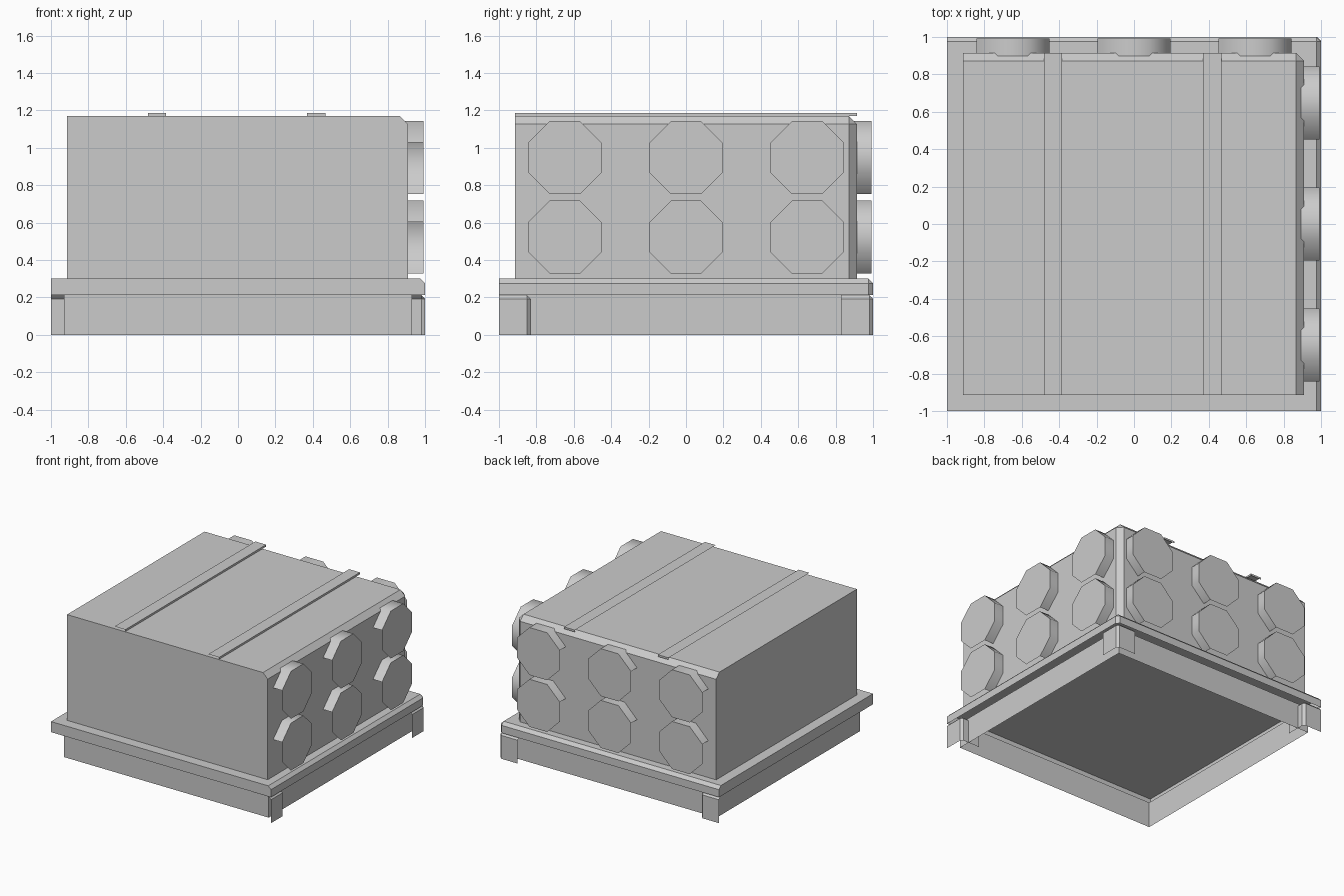
import bpy, bmesh, math
from mathutils import Vector, Matrix

if "Cube" in bpy.data.objects:
    bpy.data.objects.remove(bpy.data.objects["Cube"])

grey = bpy.data.materials.new("plain_grey")
grey.diffuse_color = (0.6, 0.6, 0.6, 1)
grey.use_nodes = True
grey.node_tree.nodes["Principled BSDF"].inputs["Base Color"].default_value = grey.diffuse_color

AXES = {"+x": Vector((1, 0, 0)), "-x": Vector((-1, 0, 0)),
        "+y": Vector((0, 1, 0)), "-y": Vector((0, -1, 0)),
        "+z": Vector((0, 0, 1)), "-z": Vector((0, 0, -1))}
CORNER = ("+x", "+y", "+z")
HOLLOW = ("-x", "-y", "-z")


def faces_toward(face, sides):
    return any(face.normal.dot(AXES[s]) > 0.99 for s in sides)


def finish(name, bm):
    mesh = bpy.data.meshes.new(name)
    bm.to_mesh(mesh)
    bm.free()
    mesh.materials.append(grey)
    obj = bpy.data.objects.new(name, mesh)
    bpy.context.collection.objects.link(obj)
    return obj


def box(name, lo, hi, chamfer=0, open_sides=()):
    """Box with optional chamfers around its +x +y +z corner; open_sides are removed."""
    lo, hi = Vector(lo), Vector(hi)
    bm = bmesh.new()
    bmesh.ops.create_cube(bm, size=1)
    for v in bm.verts:
        v.co = (lo + hi) / 2 + Vector(c * s for c, s in zip(v.co, hi - lo))
    bm.normal_update()
    if chamfer:
        edges = [e for e in bm.edges if all(faces_toward(f, CORNER) for f in e.link_faces)]
        bmesh.ops.bevel(bm, geom=edges, offset=chamfer, segments=1, profile=0.5, affect='EDGES')
        bm.normal_update()
    gone = [f for f in bm.faces if faces_toward(f, open_sides)]
    bmesh.ops.delete(bm, geom=gone, context='FACES')
    return finish(name, bm)


# Main body, lip and open-bottomed skirt
box("body", (-0.914, -0.914, 0.30), (0.91, 0.914, 1.169), 0.043, ("-z",))
box("lip", (-1, -1, 0.213), (1, 1, 0.30), 0.025, ("-z",))
box("skirt", (-0.93, -0.93, 0), (0.93, 0.93, 0.213), 0, ("+z", "-z"))

# Hollow corner feet on three corners
for name, x, y in (("foot_back_right", 0.83, 0.83), ("foot_front_right", 0.83, -1),
                   ("foot_back_left", -1, 0.83)):
    box(name, (x, y, 0), (x + 0.17, y + 0.17, 0.212), 0.02, HOLLOW)

# Roof strips, overhanging the chamfered back edge
for name, x in (("roof_strip_left", -0.433), ("roof_strip_right", 0.419)):
    box(name, (x - 0.049, -0.914, 1.171), (x + 0.049, 0.914, 1.187), 0, HOLLOW)

# Octagonal knobs: two rows of three on the right and back sides,
# open on the rim facets that face left, front and down
radius = 0.195 / math.cos(math.pi / 8)
diagonal = Vector((1, 1, 1))
for side in ("right", "back"):
    for row, z in enumerate((0.522, 0.947)):
        for col, along in enumerate((-0.648, 0, 0.648)):
            bm = bmesh.new()
            if side == "right":
                place = Matrix.Translation((0.932, along, z)) @ Matrix.Rotation(math.pi / 2, 4, 'Y')
            else:
                place = Matrix.Translation((along, 0.932, z)) @ Matrix.Rotation(-math.pi / 2, 4, 'X')
            bmesh.ops.create_cone(bm, cap_ends=True, segments=8, radius1=radius, radius2=radius,
                                  depth=0.12, matrix=place @ Matrix.Rotation(math.pi / 8, 4, 'Z'))
            bm.normal_update()
            gone = [f for f in bm.faces if f.normal.dot(diagonal) < -0.1]
            bmesh.ops.delete(bm, geom=gone, context='FACES')
            knob = finish(f"{side}_knob_{row}_{col}", bm)
            bpy.ops.object.select_all(action='DESELECT')
            knob.select_set(True)
            bpy.context.view_layer.objects.active = knob
            bpy.ops.object.shade_smooth_by_angle(angle=math.radians(60))
